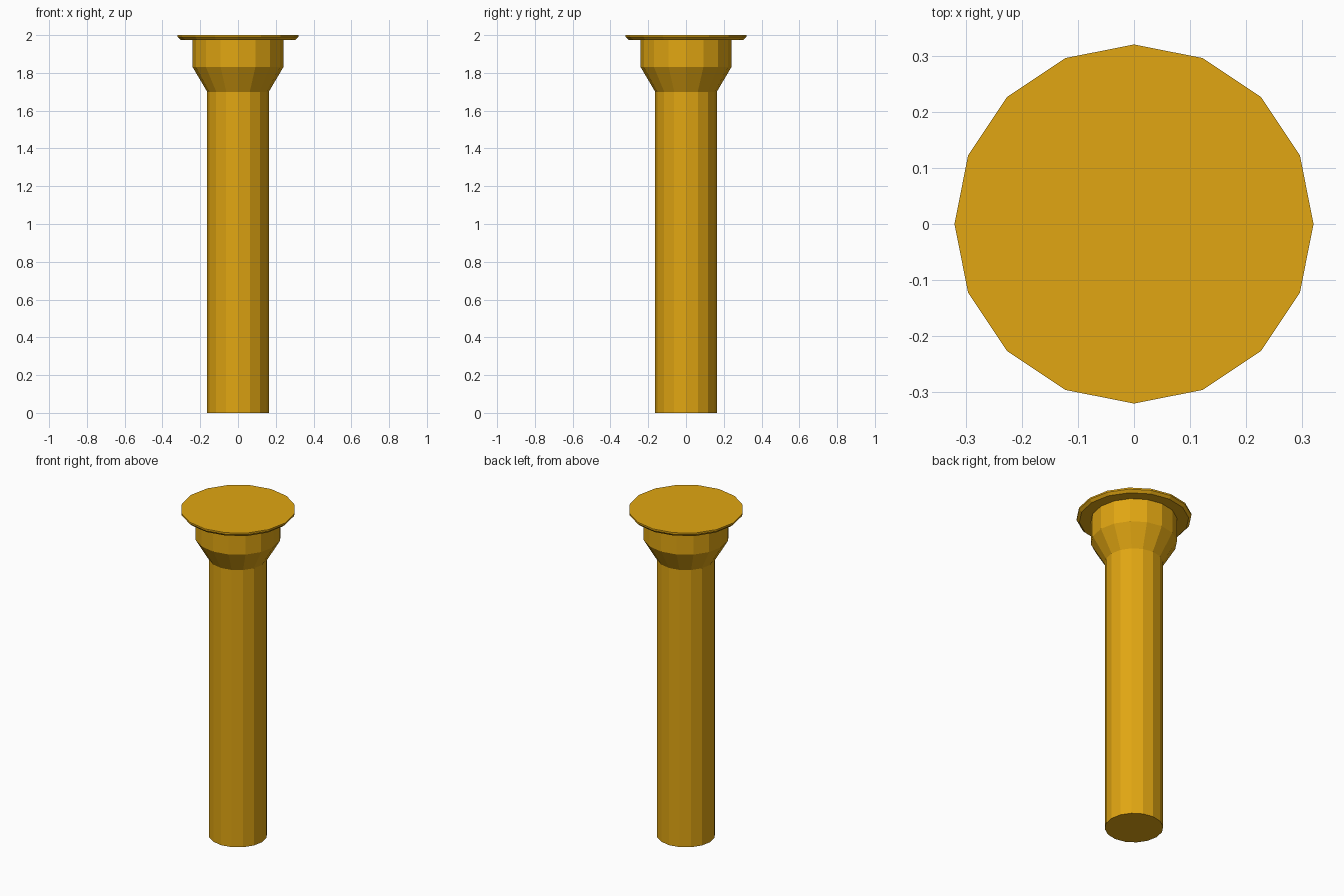
import bpy, bmesh, math

if "Cube" in bpy.data.objects:
    bpy.data.objects.remove(bpy.data.objects["Cube"])

SIDES = 16
mat = bpy.data.materials.new("amber")
mat.diffuse_color = (0.75, 0.38, 0.006, 1)
mat.use_nodes = True
mat.node_tree.nodes["Principled BSDF"].inputs["Base Color"].default_value = mat.diffuse_color


def lathe(name, profile):
    """Closed faceted solid from (radius, z) pairs, bottom to top."""
    bm = bmesh.new()
    rings = []
    for r, z in profile:
        rings.append([bm.verts.new((r * math.cos(2 * math.pi * i / SIDES),
                                    r * math.sin(2 * math.pi * i / SIDES), z))
                      for i in range(SIDES)])
    for a, b in zip(rings, rings[1:]):
        for i in range(SIDES):
            j = (i + 1) % SIDES
            bm.faces.new((a[i], a[j], b[j], b[i]))
    bm.faces.new(rings[0][::-1])
    bm.faces.new(rings[-1])
    mesh = bpy.data.meshes.new(name)
    bm.to_mesh(mesh)
    bm.free()
    mesh.materials.append(mat)
    obj = bpy.data.objects.new(name, mesh)
    bpy.context.collection.objects.link(obj)


# Shaft, flaring into the collar, then stepping out to the thin cap
lathe("pillar", [
    (0.163, 0), (0.163, 1.70),                    # shaft
    (0.24, 1.83), (0.24, 1.975),                  # flare and collar
    (0.305, 1.975), (0.32, 1.99), (0.32, 2.0),    # chamfered cap
])
